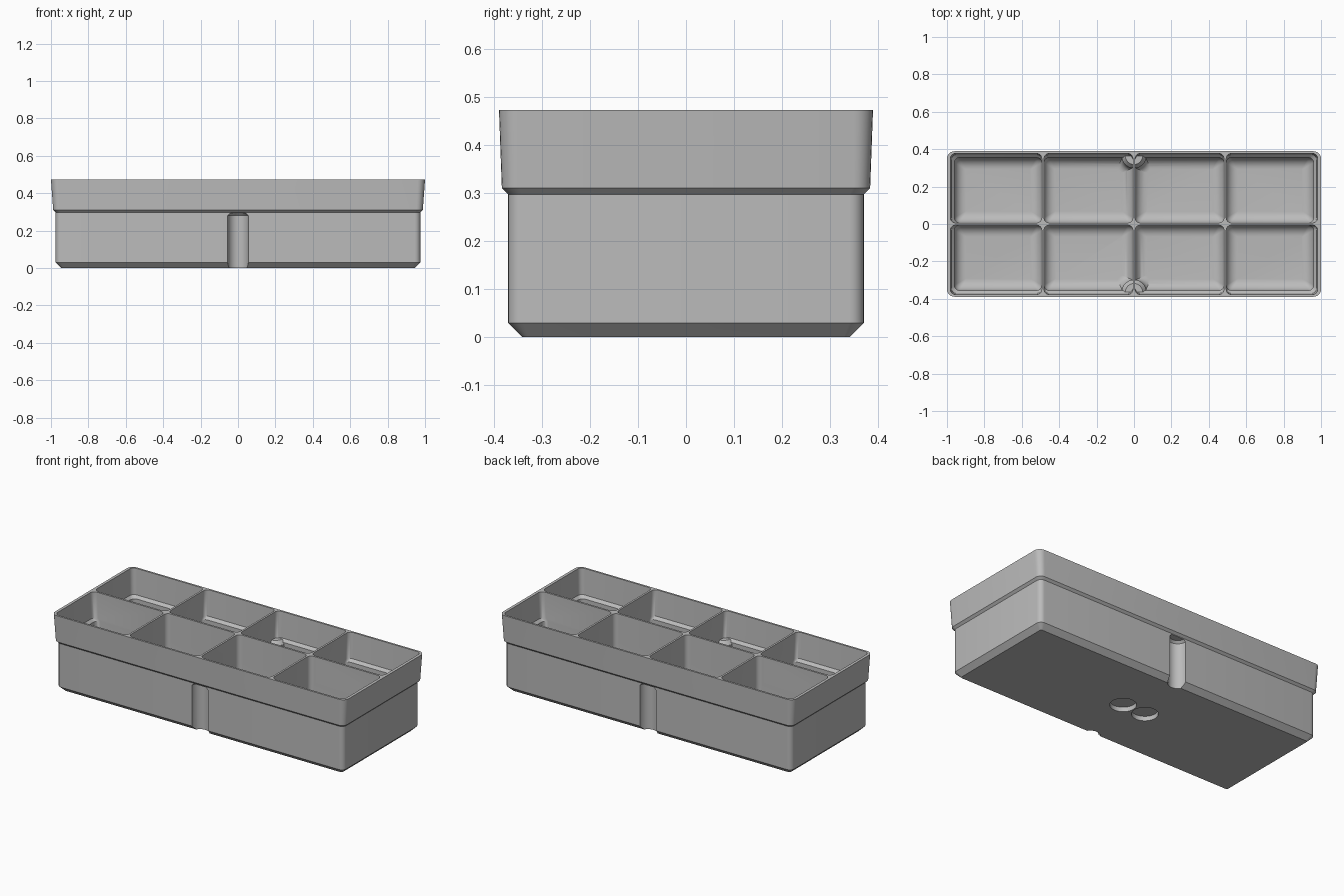
import bpy, bmesh, math

cube = bpy.data.objects.get("Cube")
if cube:
    bpy.data.objects.remove(cube, do_unlink=True)

grey = bpy.data.materials.new("plain grey")
grey.use_nodes = True
colour = (0.5, 0.5, 0.5, 1)
grey.diffuse_color = colour
grey.node_tree.nodes["Principled BSDF"].inputs["Base Color"].default_value = colour

HEIGHT = 0.473
LEDGE = 0.31
FLOOR = 0.045
ARC = 6


def rounded_ring(x0, x1, y0, y1, z, r):
    """Points of a rounded rectangle at height z."""
    corners = ((x1 - r, y1 - r), (x0 + r, y1 - r), (x0 + r, y0 + r), (x1 - r, y0 + r))
    pts = []
    for i, (cx, cy) in enumerate(corners):
        for k in range(ARC + 1):
            a = math.pi / 2 * (i + k / ARC)
            pts.append((cx + r * math.cos(a), cy + r * math.sin(a), z))
    return pts


def loft(name, rings):
    """Closed solid through a stack of matching rings."""
    bm = bmesh.new()
    loops = [[bm.verts.new(p) for p in ring] for ring in rings]
    n = len(loops[0])
    for low, high in zip(loops, loops[1:]):
        for i in range(n):
            j = (i + 1) % n
            bm.faces.new((low[i], low[j], high[j], high[i]))
    bm.faces.new(loops[0][::-1])
    bm.faces.new(loops[-1])
    bmesh.ops.recalc_face_normals(bm, faces=bm.faces)
    mesh = bpy.data.meshes.new(name)
    bm.to_mesh(mesh)
    bm.free()
    mesh.materials.append(grey)
    obj = bpy.data.objects.new(name, mesh)
    bpy.context.collection.objects.link(obj)
    return obj


def turned(name, x, y, profile, start=0.0, sweep=math.tau, n=32):
    """Stack of circles or arcs given as (radius, height) pairs."""
    count = n if sweep == math.tau else n + 1
    angles = [start + sweep * i / n for i in range(count)]
    return loft(name, [[(x + r * math.cos(a), y + r * math.sin(a), z) for a in angles]
                       for r, z in profile])


def combine(target, tool, operation):
    mod = target.modifiers.new(operation.lower(), "BOOLEAN")
    mod.operation = operation
    mod.solver = "EXACT"
    mod.object = tool
    tool.hide_render = True
    bpy.context.view_layer.objects.active = target
    bpy.ops.object.modifier_apply(modifier=mod.name)
    bpy.data.objects.remove(tool, do_unlink=True)


# Outer shell: chamfered foot, straight lower wall, flared upper collar
shell = ((0.945, 0.34, 0, 0.012), (0.975, 0.37, 0.03, 0.03), (0.975, 0.37, 0.297, 0.03),
         (0.988, 0.383, LEDGE, 0.035), (1.0, 0.389, HEIGHT, 0.04))
tray = loft("divided_tray", [rounded_ring(-hx, hx, -hy, hy, z, r) for hx, hy, z, r in shell])

# Eight compartments with filleted floors and a sloped ledge on the outer sides
divider_x = (-0.487, 0, 0.487)
HALF = 0.006
FILLET = 0.06


def compartment(col, row):
    def ring(z, wall, inset, r):
        x0 = divider_x[col - 1] + HALF if col else -0.605 - wall
        x1 = divider_x[col] - HALF if col < 3 else 0.605 + wall
        y0, y1 = (HALF, wall) if row else (-wall, -HALF)
        return rounded_ring(x0 + inset, x1 - inset, y0 + inset, y1 - inset, z, r)

    rings = []
    for k in range(9):
        a = math.pi / 2 * k / 8
        inset = FILLET * (1 - math.sin(a))
        rings.append(ring(FLOOR + FILLET * (1 - math.cos(a)), 0.355, inset,
                          max(0.028 - inset * 0.42, 0.003)))
    rings.append(ring(LEDGE - 0.012, 0.355, 0, 0.028))
    rings.append(ring(LEDGE + 0.004, 0.371, 0, 0.028))
    rings.append(ring(HEIGHT + 0.01, 0.3775, 0, 0.028))
    return loft("compartment_cutter", rings)


for col in range(4):
    for row in range(2):
        combine(tray, compartment(col, row), "DIFFERENCE")

# Half-round bosses inside, with vertical grooves cut into them from outside
flare = [(0.066 + 0.045 * (1 - math.sin(a)), FLOOR + 0.045 * (1 - math.cos(a)))
         for a in (math.pi / 2 * k / 6 for k in range(7))]
boss_profile = [(0.111, FLOOR - 0.01)] + flare + [(0.066, 0.288), (0.046, 0.312)]
groove_profile = [(0.055, -0.02), (0.055, 0.28), (0.042, 0.293)]
for side in (-1, 1):
    boss = turned("groove_boss", 0, side * 0.364, boss_profile,
                  math.pi if side > 0 else 0, math.pi)
    combine(tray, boss, "UNION")
    combine(tray, turned("groove_cutter", 0, side * 0.37, groove_profile), "DIFFERENCE")

# Two shallow round recesses under the base
for x in (-0.077, 0.077):
    combine(tray, turned("recess_cutter", x, 0, [(0.073, -0.02), (0.073, 0.028)]), "DIFFERENCE")

bpy.ops.object.select_all(action="DESELECT")
tray.select_set(True)
bpy.context.view_layer.objects.active = tray
bpy.ops.object.shade_smooth_by_angle(angle=math.radians(30))
